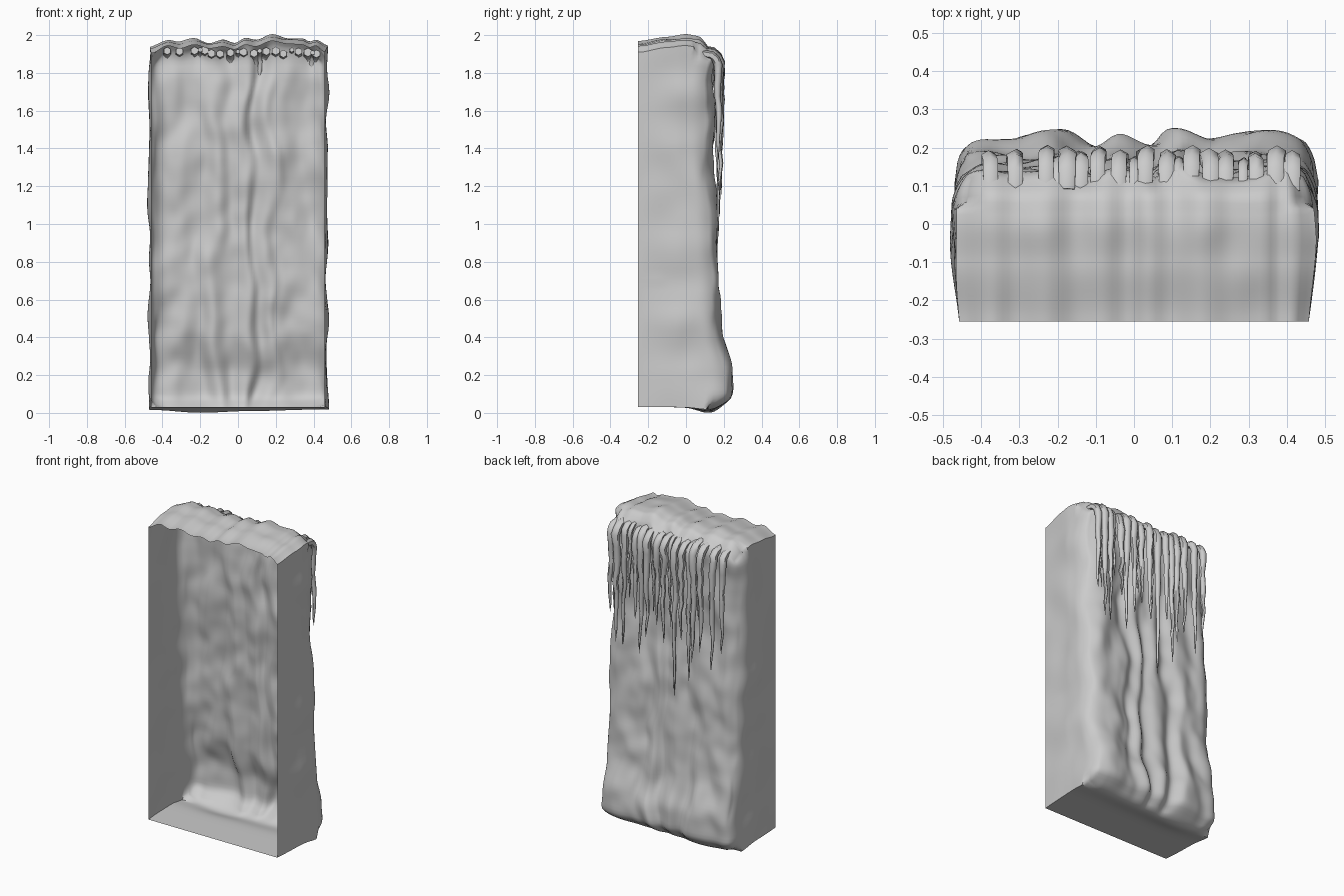
import bpy, bmesh, math, random
from mathutils import Vector, noise

if "Cube" in bpy.data.objects:
    bpy.data.objects.remove(bpy.data.objects["Cube"])

random.seed(7)


def curve(t, pts):
    """Smoothly interpolate value pairs."""
    if t <= pts[0][0]:
        return pts[0][1]
    for (a, va), (b, vb) in zip(pts, pts[1:]):
        if t <= b:
            k = (t - a) / (b - a)
            return va + (vb - va) * k * k * (3 - 2 * k)
    return pts[-1][1]


def finish(bm, name, angle):
    bmesh.ops.recalc_face_normals(bm, faces=bm.faces)
    me = bpy.data.meshes.new(name)
    bm.to_mesh(me)
    bm.free()
    ob = bpy.data.objects.new(name, me)
    bpy.context.collection.objects.link(ob)
    bpy.ops.object.select_all(action='DESELECT')
    ob.select_set(True)
    bpy.context.view_layer.objects.active = ob
    bpy.ops.object.shade_smooth_by_angle(angle=math.radians(angle))
    return ob


# Frozen sheet: a rounded tray open at -y, then sculpted by height profile and noise
DEPTH = [(0, .195), (.08, .22), (.2, .22), (.42, .175), (.65, .155), (1.0, .14),
         (1.4, .118), (1.75, .118), (1.95, .14)]
RIDGES = [(-.5, 0), (-.4, .01), (-.31, .004), (-.2, .014), (-.11, -.014), (-.04, .008),
          (.05, -.01), (.1, .016), (.18, -.006), (.23, .004), (.33, .016), (.45, .01)]
TOP = [(-.46, 1.92), (-.37, 1.96), (-.31, 1.945), (-.23, 1.965), (-.15, 1.945), (-.08, 1.955),
       (-.02, 1.94), (.04, 1.965), (.09, 1.955), (.18, 1.985), (.26, 1.97), (.34, 1.965),
       (.38, 1.95), (.41, 1.96), (.46, 1.925)]


def sculpt(p):
    u, v, w = p                          # u: -1..1 width, v: 0..1 depth, w: 0..1 height
    z = .03 + 1.9 * w
    x = .457 * u
    # the foot swells to a different height along the width
    foot = .1 * noise.noise(Vector((x * 5, 1, 0))) * max(0, min(1, (z - .1) * 6))
    back = curve(z + foot, DEPTH)
    y = -.255 + (back + .255) * v
    # round the corners between back, sides, top and bottom
    r = .085
    core = Vector((max(-.457 + r, min(.457 - r, x)), min(y, back - r),
                   max(.03 + r, min(1.93 - r, z))))
    d = Vector((x, y, z)) - core
    if d.length > r and y > back - r:
        d *= r / d.length
    q = core + d
    f = min(1, max(0, (q.y + .255) / .22))
    # vertical drip ridges on the back
    side = max(0, min(1, (v - .8) * 5))
    wob = .09 * noise.noise(Vector((q.x * 3, 0, q.z * 3)))
    q.y += side * (1.15 * curve(x + wob, RIDGES)
                   + .022 * noise.noise(Vector((q.x * 7, 3, q.z * 3.5)))
                   + .009 * noise.noise(Vector((q.x * 12, 9, q.z * 9))))
    # wavy sides
    if abs(u) > .8:
        k = (abs(u) - .8) * 5
        q.x += math.copysign(f * k * (.014 + .022 * noise.noise(Vector((u * 5, q.y * 4, q.z * 5)))), u)
    # lumpy top that slopes down to the front and to the back lip, sagging underside
    if w > .93:
        k = (w - .93) / .07
        crown = curve(q.y, [(-.255, -.016), (-.1, .008), (.0, .018), (.06, .01), (.13, -.02)])
        q.z += k * (curve(x, TOP) - 1.93 + crown + f * .012 * noise.noise(Vector((x * 9, q.y * 6, 5))))
    if w < .05:
        k = 1 - w / .05
        q.z -= k * max(0, .03 * math.exp(-((q.y - .12) / .08) ** 2)
                       * curve(x, [(-.45, .5), (-.2, 1), (.05, .7), (.45, .4)]))
        q.z = max(0, q.z)
    return q


bm = bmesh.new()
NX, NY, NZ = 64, 24, 80


def panel(na, nb, place):
    g = [[bm.verts.new(place(i / na, j / nb)) for j in range(nb + 1)] for i in range(na + 1)]
    for i in range(na):
        for j in range(nb):
            bm.faces.new((g[i][j], g[i + 1][j], g[i + 1][j + 1], g[i][j + 1]))


panel(NX, NZ, lambda a, b: (2 * a - 1, 1, b))
for s in (0, 1):
    panel(NY, NZ, lambda a, b: (2 * s - 1, a, b))
    panel(NX, NY, lambda a, b: (2 * a - 1, b, s))
bmesh.ops.remove_doubles(bm, verts=bm.verts, dist=1e-4)
for vert in bm.verts:
    vert.co = sculpt(vert.co)
finish(bm, "ice_sheet", 50)


# Icicles: six-sided tapering tubes that leave the top lip and bend downwards
def icicle(x, y, length, r):
    bm = bmesh.new()
    z0 = 1.915 + random.uniform(-.012, .012)
    path = [(x, y - .085, z0 - .002, r * .9), (x, y - .035, z0 - .01, r), (x, y - .012, z0 - .03, r)]
    steps = 9
    for i in range(steps):
        t = i / steps
        path.append((x + random.uniform(-.006, .006), y + random.uniform(-.006, .006) + .006 * t,
                     z0 - .06 - length * t, r * (1 - .8 * t) * random.uniform(.88, 1.1)))
    pts = [Vector(p[:3]) for p in path]
    rings = []
    for i, p in enumerate(pts):
        t = (pts[min(i + 1, len(pts) - 1)] - pts[max(i - 1, 0)]).normalized()
        side = Vector((1, 0, 0))
        up = side.cross(t).normalized()
        rings.append([bm.verts.new(p + path[i][3] * (side * math.sin(k * math.pi / 3)
                                                     + up * math.cos(k * math.pi / 3))) for k in range(6)])
    for a, b in zip(rings, rings[1:]):
        for k in range(6):
            bm.faces.new((a[k], a[(k + 1) % 6], b[(k + 1) % 6], b[k]))
    bm.faces.new(rings[0])
    tip = bm.verts.new(pts[-1] + Vector((0, .003, -length * .12)))
    for k in range(6):
        bm.faces.new((rings[-1][k], rings[-1][(k + 1) % 6], tip))
    finish(bm, "icicle", 60)


ROW = [(-.375, .58), (-.31, .7), (-.23, .6), (-.175, .68), (-.14, .8), (-.095, .55), (-.04, .92),
       (.03, .6), (.085, .5), (.15, .6), (.2, .72), (.24, .5), (.32, .7), (.37, .68), (.415, .5)]
for x, length in ROW:
    icicle(x, random.uniform(.165, .182), length, random.uniform(.022, .026))
# thinner icicles in the gaps
for x, length in [(-.2, .42), (.0, .5), (.115, .45), (.285, .4), (.395, .5)]:
    icicle(x, .16, length, .014)
